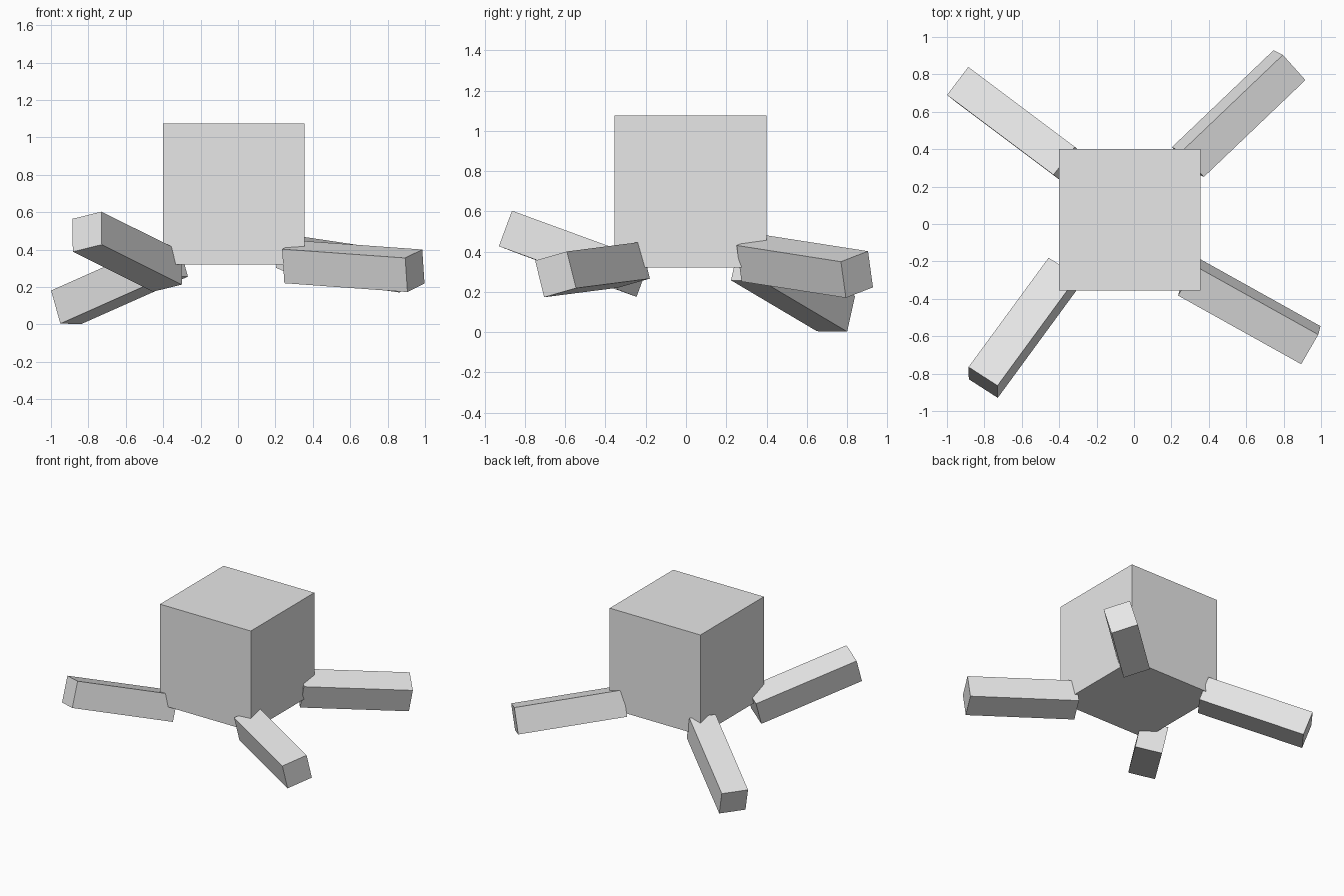
import bpy
from mathutils import Vector, Matrix

cube = bpy.data.objects.get("Cube")
if cube:
    bpy.data.objects.remove(cube, do_unlink=True)

grey = bpy.data.materials.new("light_grey")
grey.use_nodes = True
grey.diffuse_color = (0.8, 0.8, 0.8, 1)
grey.node_tree.nodes["Principled BSDF"].inputs["Base Color"].default_value = (0.8, 0.8, 0.8, 1)

BODY = 0.755      # body edge, also the leg length
LEG = 0.188       # leg thickness


def box(name, matrix):
    bpy.ops.mesh.primitive_cube_add(size=1)
    obj = bpy.context.object
    obj.name = name
    obj.data.materials.append(grey)
    obj.matrix_world = matrix
    return obj


def leg(name, inner, outer, up):
    """Square bar from the body corner outwards, rolled to the given up vector."""
    inner, outer = Vector(inner), Vector(outer)
    along = (outer - inner).normalized()
    side = Vector(up).cross(along).normalized()
    top = along.cross(side)
    turn = Matrix((along, side, top)).transposed().to_4x4()
    size = Matrix.Diagonal((BODY, LEG, LEG, 1))
    box(name, Matrix.Translation((inner + outer) / 2) @ turn @ size)


# Body
box("body", Matrix.Translation((-0.023, 0.023, 0.698)) @ Matrix.Scale(BODY, 4))

# Legs: inner end, outer end, up direction
leg("front_right_leg", (-0.38, -0.265, 0.283), (-0.805, -0.845, 0.495), (0, 0.065, 0.17))
leg("back_right_leg", (-0.349, 0.318, 0.345), (-0.918, 0.745, 0.092), (-0.05, 0.04, 0.18))
leg("back_left_leg", (0.287, 0.33, 0.367), (0.832, 0.85, 0.286), (0.05, -0.025, 0.18))
leg("front_left_leg", (0.289, -0.282, 0.334), (0.944, -0.647, 0.287), (-0.02, -0.04, 0.18))
